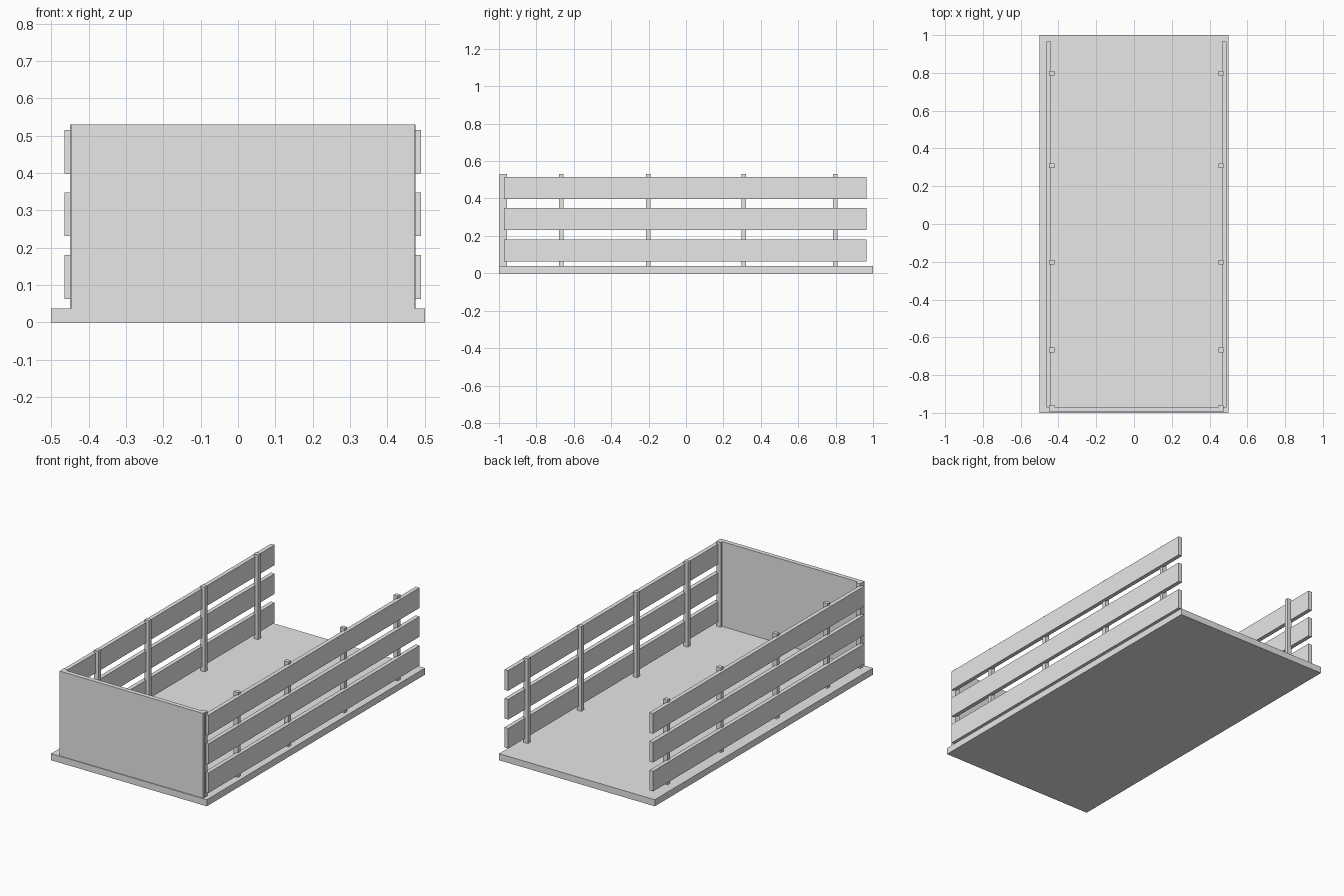
import bpy
from mathutils import Vector

old = bpy.data.objects.get("Cube")
if old:
    bpy.data.objects.remove(old, do_unlink=True)

# Single light grey material
grey = bpy.data.materials.new("light_grey")
grey.use_nodes = True
colour = (0.8, 0.8, 0.8, 1)
grey.diffuse_color = colour
grey.node_tree.nodes["Principled BSDF"].inputs["Base Color"].default_value = colour


def box(name, low, high):
    """Add a box spanning two opposite corners."""
    low, high = Vector(low), Vector(high)
    bpy.ops.mesh.primitive_cube_add(size=1, location=(low + high) / 2)
    ob = bpy.context.object
    ob.name = name
    for v in ob.data.vertices:
        v.co *= high - low
    ob.data.materials.append(grey)
    return ob


DECK_TOP = 0.038
WALL_TOP = 0.53

# Flat deck and solid front board
box("deck", (-0.5, -1, 0), (0.5, 1, DECK_TOP))
box("front_board", (-0.447, -0.996, DECK_TOP), (0.473, -0.97, WALL_TOP))

# Slatted sides: inner posts carrying three outer planks
sides = {
    "right": ((-0.449, -0.421), (-0.464, -0.44)),
    "left": ((0.447, 0.475), (0.466, 0.49)),
}
for side, (post_x, plank_x) in sides.items():
    for y in (-0.969, -0.667, -0.203, 0.309, 0.798):
        box(side + "_post", (post_x[0], y - 0.012, DECK_TOP),
            (post_x[1], y + 0.012, WALL_TOP))
    for z in (0.063, 0.231, 0.398):
        box(side + "_plank", (plank_x[0], -0.972, z),
            (plank_x[1], 0.965, z + 0.117))
